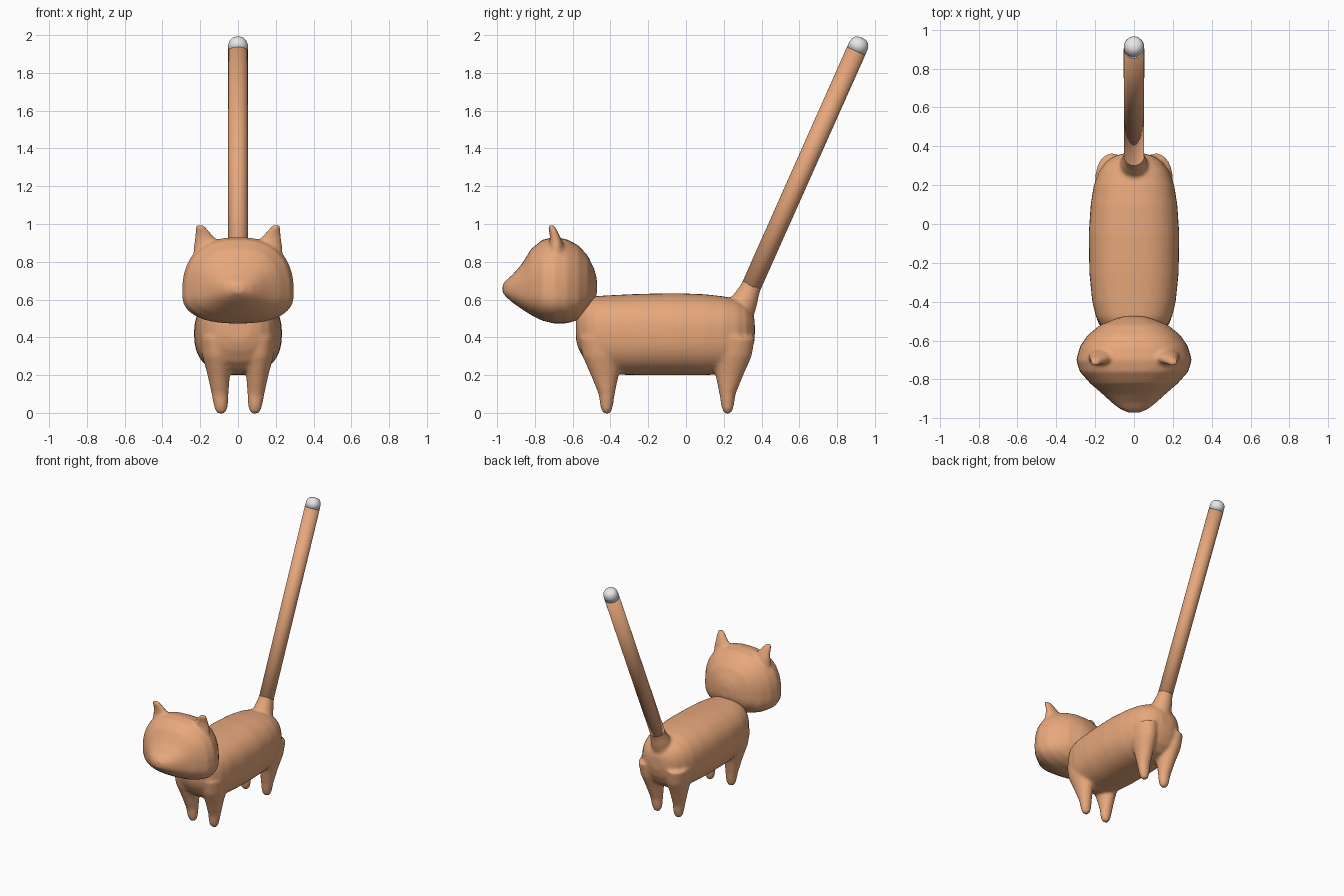
import bpy, bmesh, math
from mathutils import Vector

if "Cube" in bpy.data.objects:
    bpy.data.objects.remove(bpy.data.objects["Cube"])


def material(name, rgb):
    m = bpy.data.materials.new(name)
    m.diffuse_color = (*rgb, 1)
    m.use_nodes = True
    m.node_tree.nodes["Principled BSDF"].inputs["Base Color"].default_value = m.diffuse_color
    return m


ORANGE = material("orange_fur", (0.80, 0.39, 0.20))
WHITE = material("white_fur", (0.80, 0.80, 0.80))
SIDES = 40


def skin(bm, rings):
    """Bridge a list of point rings into a closed tube."""
    loops = [[bm.verts.new(p) for p in r] for r in rings]
    for a, b in zip(loops, loops[1:]):
        for i in range(len(a)):
            j = (i + 1) % len(a)
            bm.faces.new((a[i], a[j], b[j], b[i]))
    bm.faces.new(loops[0][::-1])
    bm.faces.new(loops[-1])


def egg_rings(rows, n):
    """Cross-sections along y: (y, half width, z of widest point, top, bottom)."""
    rings = []
    for y, w, mid, top, bot in rows:
        ring = []
        for i in range(SIDES):
            t = 2 * math.pi * i / SIDES
            c, s = math.cos(t), math.sin(t)
            x = math.copysign(abs(c) ** (2 / n), c) * w
            z = math.copysign(abs(s) ** (2 / n), s)
            ring.append((x, y, mid + z * ((top - mid) if z > 0 else (mid - bot))))
        rings.append(ring)
    return rings


def flat_rings(rows):
    """Horizontal ellipses: (x, y, z, radius x, radius y)."""
    ang = [2 * math.pi * i / SIDES for i in range(SIDES)]
    return [[(x + rx * math.cos(t), y + ry * math.sin(t), z) for t in ang]
            for x, y, z, rx, ry in rows]


TAIL_START = Vector((0, 0.323, 0.62))
TAIL_DIR = Vector((0, 0.407, 0.913)).normalized()


def tail_rings(rows):
    """Round sections along the slanted tail: (distance, radius)."""
    u, v = Vector((1, 0, 0)), TAIL_DIR.cross(Vector((1, 0, 0)))
    ang = [2 * math.pi * i / SIDES for i in range(SIDES)]
    return [[TAIL_START + TAIL_DIR * d + r * (u * math.cos(t) + v * math.sin(t)) for t in ang]
            for d, r in rows]


def make(name, tubes, mat, blend=0):
    bm = bmesh.new()
    for rings in tubes:
        skin(bm, rings)
    bmesh.ops.recalc_face_normals(bm, faces=bm.faces)
    me = bpy.data.meshes.new(name)
    bm.to_mesh(me)
    bm.free()
    me.materials.append(mat)
    me.shade_smooth()
    ob = bpy.data.objects.new(name, me)
    bpy.context.collection.objects.link(ob)
    if blend:  # fuse the overlapping tubes and soften their joins
        r = ob.modifiers.new("fuse", 'REMESH')
        r.mode = 'VOXEL'
        r.voxel_size = 0.011
        r.use_smooth_shade = True
        s = ob.modifiers.new("soften", 'SMOOTH')
        s.factor = 0.5
        s.iterations = blend
    return ob


# Torso, four legs and the flared root of the tail
torso = egg_rings([
    (-0.582, 0.07, 0.46, 0.53, 0.38), (-0.565, 0.12, 0.45, 0.57, 0.33),
    (-0.53, 0.165, 0.44, 0.60, 0.27), (-0.48, 0.195, 0.43, 0.618, 0.225),
    (-0.40, 0.215, 0.43, 0.623, 0.203), (-0.25, 0.23, 0.42, 0.63, 0.20),
    (-0.05, 0.233, 0.42, 0.634, 0.20), (0.10, 0.223, 0.42, 0.628, 0.20),
    (0.20, 0.207, 0.42, 0.617, 0.205), (0.27, 0.182, 0.42, 0.60, 0.225),
    (0.32, 0.145, 0.43, 0.57, 0.27), (0.35, 0.10, 0.44, 0.53, 0.33),
    (0.364, 0.05, 0.45, 0.49, 0.39)], 2.4)
legs = []
for y, lean in ((-0.42, -0.02), (0.22, 0.02)):
    for s in (-1, 1):
        legs.append(flat_rings([
            (s * 0.115, y + lean, 0.40, 0.085, 0.125), (s * 0.110, y + lean, 0.30, 0.078, 0.108),
            (s * 0.102, y + lean / 2, 0.20, 0.059, 0.074), (s * 0.095, y, 0.10, 0.045, 0.043),
            (s * 0.091, y, 0.04, 0.038, 0.034), (s * 0.090, y, 0.012, 0.031, 0.027),
            (s * 0.090, y, -0.004, 0.018, 0.016)]))
root = tail_rings([(-0.15, 0.085), (-0.02, 0.068), (0.03, 0.056), (0.08, 0.052)])
make("body_and_legs", [torso, root] + legs, ORANGE, 7)

# Head with pointed muzzle and two small ears
head = egg_rings([
    (-0.971, 0.03, 0.66, 0.68, 0.635), (-0.95, 0.075, 0.655, 0.705, 0.612),
    (-0.92, 0.113, 0.65, 0.73, 0.585), (-0.87, 0.168, 0.64, 0.787, 0.55),
    (-0.82, 0.226, 0.635, 0.868, 0.518), (-0.76, 0.279, 0.63, 0.917, 0.488),
    (-0.70, 0.298, 0.63, 0.931, 0.473), (-0.63, 0.278, 0.63, 0.919, 0.474),
    (-0.57, 0.237, 0.63, 0.887, 0.492), (-0.52, 0.175, 0.64, 0.833, 0.54),
    (-0.485, 0.09, 0.655, 0.76, 0.59), (-0.472, 0.04, 0.66, 0.71, 0.63)], 2.45)
ears = [flat_rings([
    (s * 0.160, -0.685, 0.82, 0.078, 0.050), (s * 0.168, -0.687, 0.90, 0.064, 0.036),
    (s * 0.181, -0.695, 0.94, 0.046, 0.026), (s * 0.194, -0.706, 0.972, 0.032, 0.022),
    (s * 0.201, -0.714, 0.994, 0.020, 0.015)]) for s in (-1, 1)]
make("head", [head] + ears, ORANGE, 5)

# Long straight tail with white rounded end
make("tail", [tail_rings([(0.0, 0.052), (0.7, 0.0525), (1.418, 0.053)])], ORANGE)
make("tail_tip", [tail_rings([
    (1.418, 0.053), (1.455, 0.052), (1.474, 0.046), (1.487, 0.035),
    (1.493, 0.020), (1.495, 0.006)])], WHITE)
